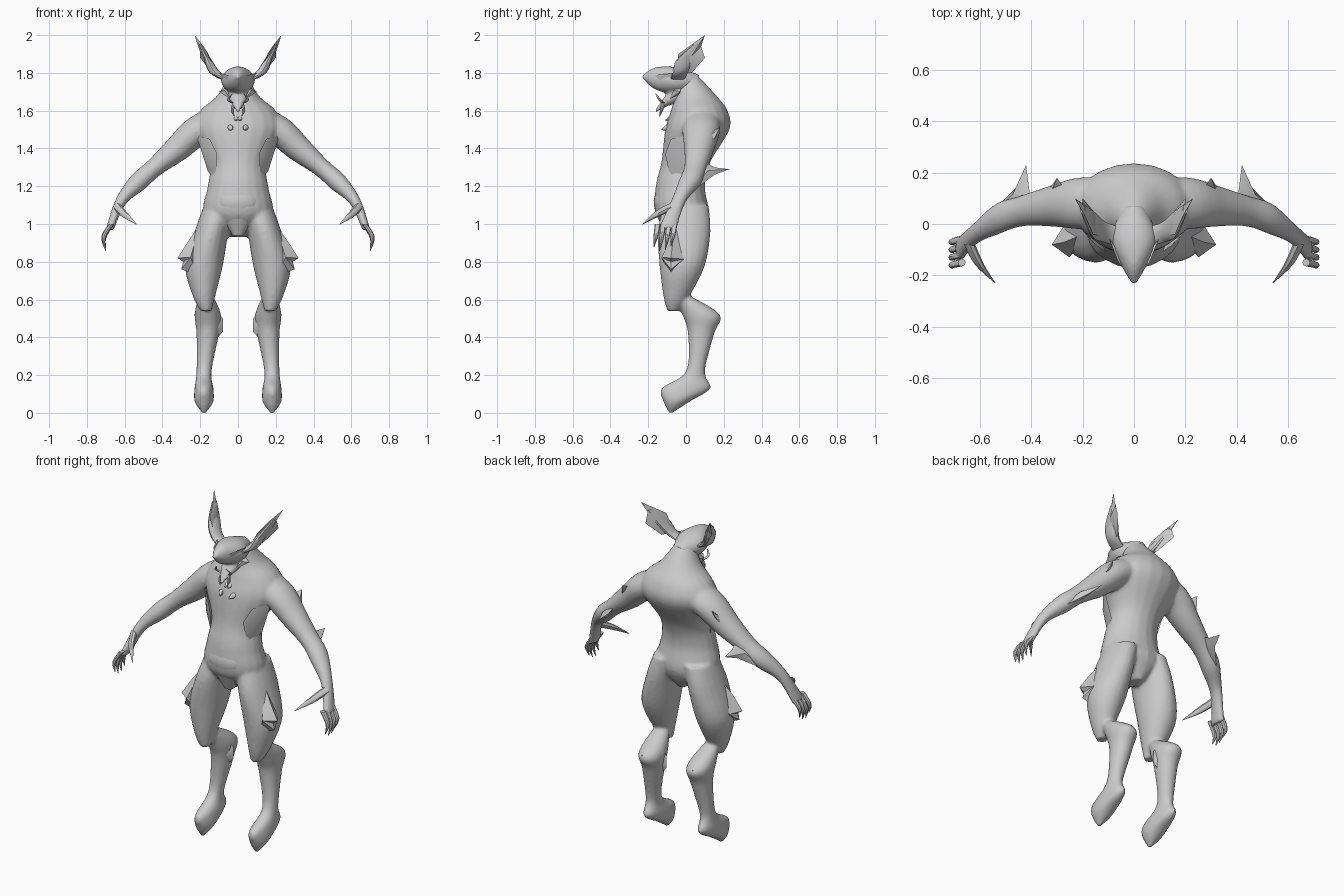
import bpy, bmesh, math
from mathutils import Vector

cube = bpy.data.objects.get("Cube")
if cube:
    bpy.data.objects.remove(cube)

grey = bpy.data.materials.new("plain_grey")
grey.use_nodes = True
grey.diffuse_color = (.6, .6, .6, 1)
grey.node_tree.nodes["Principled BSDF"].inputs["Base Color"].default_value = grey.diffuse_color

X, Y, Z = Vector((1, 0, 0)), Vector((0, 1, 0)), Vector((0, 0, 1))


def spline(before, start, end, after, t):
    """Smooth interpolation between the sections start and end."""
    return [b + t / 2 * (c - a + t * (2 * a - 5 * b + 4 * c - d + t * (3 * (b - c) + d - a)))
            for a, b, c, d in zip(before, start, end, after)]


def loft(bm, sections, u=None, v=Y, sides=20):
    """Skin ellipses (x, y, z, radius along u, radius along v); u=None follows the path."""
    steps = 5
    last = len(sections) - 1
    rows = []
    for i in range(last):
        before, after = sections[max(i - 1, 0)], sections[min(i + 2, last)]
        rows += [spline(before, sections[i], sections[i + 1], after, k / steps) for k in range(steps)]
    rows.append(sections[-1])
    centres = [Vector(row[:3]) for row in rows]
    rings = []
    for i, row in enumerate(rows):
        path = centres[min(i + 1, len(rows) - 1)] - centres[max(i - 1, 0)]
        side = u or path.cross(v).normalized()
        ring = []
        for k in range(sides):
            turn = math.tau * k / sides
            offset = side * row[3] * math.cos(turn) + v * row[4] * math.sin(turn)
            ring.append(bm.verts.new(centres[i] + offset))
        rings.append(ring)
    for low, high in zip(rings, rings[1:]):
        for k in range(sides):
            n = (k + 1) % sides
            bm.faces.new((low[k], low[n], high[n], high[k]))
    bm.faces.new(rings[0])
    bm.faces.new(rings[-1])


def claw(bm, root, middle, tip, radius):
    """Tapering round spike through three points."""
    point = .002
    loft(bm, [(*root, radius, radius), (*middle, radius * .8, radius * .8), (*tip, point, point)],
         u=X, v=Z if abs(tip[1] - root[1]) > abs(tip[2] - root[2]) else Y, sides=8)


def blade(bm, outline, thick):
    """Sharp-edged plate: an outline with a raised middle on both sides."""
    points = [Vector(p) for p in outline]
    middle = sum(points, Vector()) / len(points)
    pairs = list(zip(points, points[1:] + points[:1]))
    normal = sum(((p - middle).cross(q - middle) for p, q in pairs), Vector()).normalized()
    rim = [bm.verts.new(p) for p in points]
    front, back = (bm.verts.new(middle + normal * s) for s in (thick, -thick))
    for a, b in zip(rim, rim[1:] + rim[:1]):
        bm.faces.new((a, b, front))
        bm.faces.new((b, a, back))


def mirror_copy(bm):
    twin = bmesh.ops.duplicate(bm, geom=bm.verts[:] + bm.edges[:] + bm.faces[:])
    for item in twin["geom"]:
        if isinstance(item, bmesh.types.BMVert):
            item.co.x = -item.co.x


def finish(bm, name, mirror=False, fuse=False):
    """Turn the parts into an object; fuse blends overlapping parts into one skin."""
    if mirror:
        mirror_copy(bm)
    bmesh.ops.recalc_face_normals(bm, faces=bm.faces)
    mesh = bpy.data.meshes.new(name)
    bm.to_mesh(mesh)
    bm.free()
    mesh.materials.append(grey)
    part = bpy.data.objects.new(name, mesh)
    bpy.context.collection.objects.link(part)
    bpy.ops.object.select_all(action="DESELECT")
    part.select_set(True)
    bpy.context.view_layer.objects.active = part
    bpy.ops.object.shade_smooth_by_angle(angle=math.radians(40))
    if fuse:
        remesh = part.modifiers.new("fuse", "REMESH")
        remesh.mode = "VOXEL"
        remesh.voxel_size = .01
        remesh.use_smooth_shade = True
        relax = part.modifiers.new("relax", "SMOOTH")
        relax.iterations = 5


# Body: mirrored arms, thighs and lower legs, then the torso
body = bmesh.new()
loft(body, [(.1, .08, 1.55, .08, .1), (.22, .08, 1.49, .08, .1), (.32, .07, 1.4, .07, .08),
            (.44, .05, 1.3, .05, .06), (.53, .02, 1.22, .05, .06), (.62, -.04, 1.12, .03, .04),
            (.68, -.1, .97, .02, .05)])
loft(body, [(.1, 0, 1.1, .08, .12), (.14, -.01, .96, .09, .14), (.18, -.02, .78, .1, .12),
            (.18, -.05, .62, .06, .07), (.17, -.07, .54, .03, .03)], u=X)
loft(body, [(.17, -.02, .62, .04, .04), (.16, .08, .52, .07, .1), (.16, .08, .42, .06, .07),
            (.18, .05, .22, .04, .05), (.18, 0, .13, .05, .13), (.18, -.05, .06, .05, .07),
            (.18, -.08, 0, .01, .01)], u=X)
mirror_copy(body)
torso = [(0, .93, .03, .06), (-.02, 1.05, .18, .14), (-.03, 1.2, .16, .13), (0, 1.33, .15, .13),
         (.06, 1.5, .23, .17), (.07, 1.6, .2, .15), (.05, 1.68, .11, .11), (0, 1.8, .04, .05)]
loft(body, [(0, *section) for section in torso], u=X)
finish(body, "body", fuse=True)

# Head with snout, open lower jaw
head = bmesh.new()
loft(head, [(0, .07, 1.75, .04, .04), (0, -.05, 1.76, .09, .07), (0, -.16, 1.77, .05, .06),
            (0, -.23, 1.78, .01, .01)], u=X, v=Z)
loft(head, [(0, .03, 1.7, .06, .06), (0, -.08, 1.67, .05, .04), (0, -.16, 1.6, .01, .01)], u=X, v=Z)
finish(head, "head", fuse=True)

# Brow ridges, cheek points, tusks and chin points
face = bmesh.new()
blade(face, [(.01, -.2, 1.77), (.06, -.15, 1.79), (.1, -.05, 1.8), (.05, -.14, 1.74)], .01)
blade(face, [(.05, -.03, 1.73), (.1, -.03, 1.7), (.04, -.09, 1.66)], .02)
claw(face, (.03, -.12, 1.64), (.05, -.14, 1.66), (.03, -.16, 1.69), .01)
claw(face, (.02, -.12, 1.64), (.03, -.13, 1.6), (.02, -.14, 1.57), .01)
finish(face, "face_points", mirror=True)

# Horns: rounded root with a barbed blade swept back
horns = bmesh.new()
loft(horns, [(.05, -.05, 1.76, .03, .04), (.12, -.03, 1.8, .03, .04), (.16, 0, 1.87, .02, .05),
             (.2, .06, 1.95, .01, .02)], u=X, sides=12)
blade(horns, [(.11, -.05, 1.8), (.16, -.04, 1.9), (.19, .03, 1.95), (.23, .1, 2), (.2, .08, 1.94),
              (.2, .1, 1.88), (.14, .03, 1.8)], .02)
finish(horns, "horns", mirror=True)

# Clawed fingers and thumb
hand = bmesh.new()
for i in range(4):
    y = -.06 - i * .03
    rise = .02 * abs(i - 1.6)
    claw(hand, (.67, y, 1), (.71, y - .01, .92 + rise / 2), (.7, y - .02, .85 + rise), .015)
claw(hand, (.64, -.08, 1.09), (.6, -.16, 1.05), (.54, -.23, 1), .022)
finish(hand, "fingers", mirror=True)

# Arm spikes: long elbow blade and a small one above it
arm = bmesh.new()
blade(arm, [(.4, .08, 1.34), (.41, .15, 1.3), (.42, .23, 1.29), (.45, .15, 1.26), (.57, .03, 1.17),
            (.5, .02, 1.25)], .02)
blade(arm, [(.26, .12, 1.49), (.3, .18, 1.51), (.32, .15, 1.45), (.36, .1, 1.39)], .015)
finish(arm, "arm_spikes", mirror=True)

# Thigh spikes on the outer sides
thigh = bmesh.new()
blade(thigh, [(.2, -.04, 1), (.27, -.07, .9), (.32, -.08, .82), (.29, -.08, .8), (.3, -.08, .76),
              (.27, -.08, .75), (.2, -.07, .7)], .06)
finish(thigh, "thigh_spikes", mirror=True)

# Calf fins: inner edge and back point
calf = bmesh.new()
blade(calf, [(.13, .06, .56), (.08, .07, .5), (.08, .07, .43), (.15, .07, .35)], .03)
blade(calf, [(.15, .1, .55), (.17, .18, .52), (.16, .14, .42)], .03)
finish(calf, "calf_fins", mirror=True)

# Side flaps from armpit to waist
flaps = bmesh.new()
blade(flaps, [(.22, 0, 1.47), (.15, -.08, 1.45), (.11, -.11, 1.37), (.12, -.08, 1.23), (.16, 0, 1.28)], .02)
finish(flaps, "side_flaps", mirror=True)

# Chest studs
chest = bmesh.new()
claw(chest, (.04, -.04, 1.52), (.04, -.1, 1.51), (.03, -.13, 1.5), .02)
claw(chest, (.01, -.04, 1.57), (.01, -.08, 1.56), (.01, -.11, 1.55), .02)
finish(chest, "chest_studs", mirror=True)

# Pelvic shield
shield = bmesh.new()
loft(shield, [(0, -.11, 1.19, .08, .04), (0, -.12, 1.1, .11, .05), (0, -.08, .94, .03, .03)], u=X)
finish(shield, "pelvic_shield")
